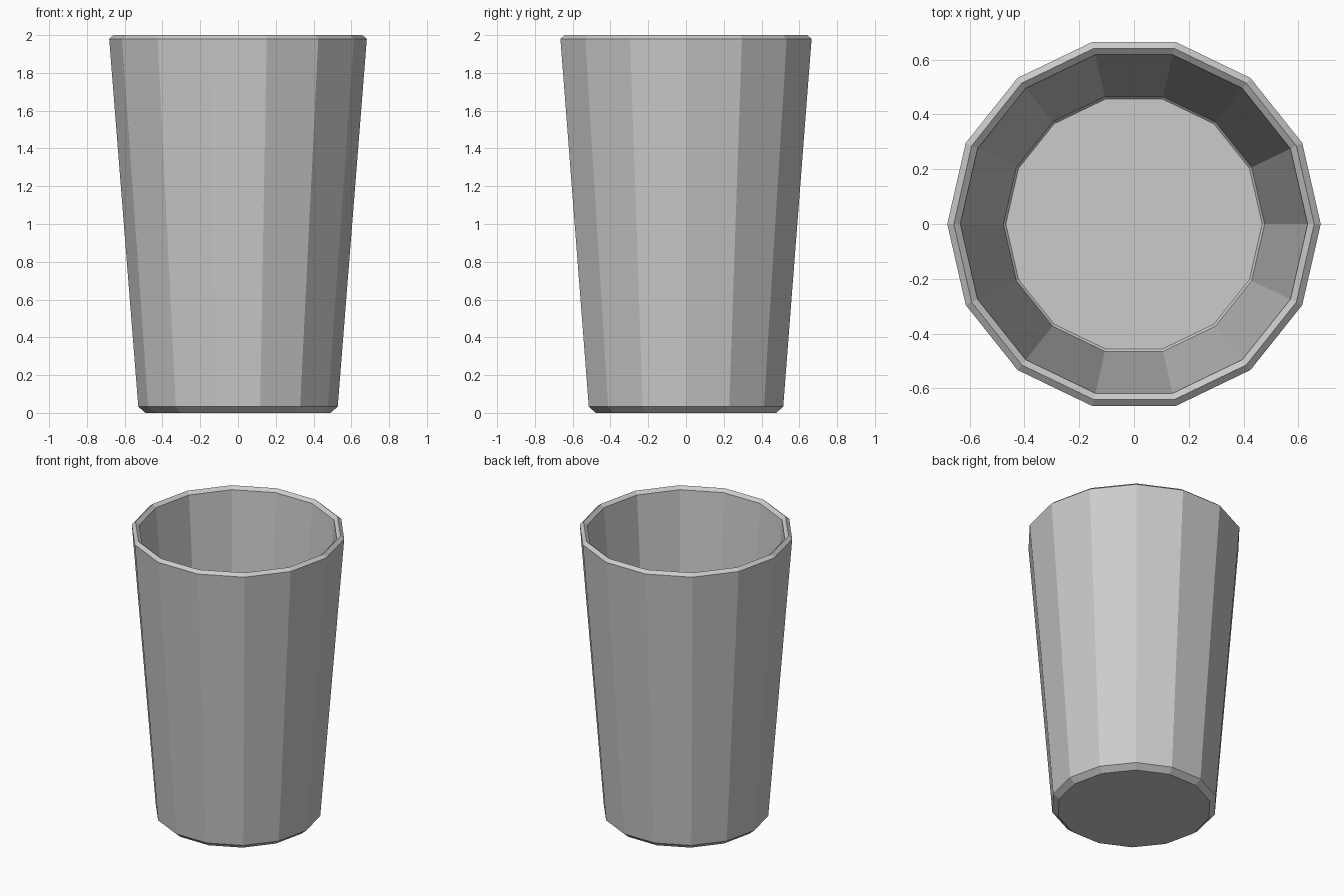
import bpy, bmesh
from math import cos, sin, tau

if "Cube" in bpy.data.objects:
    bpy.data.objects.remove(bpy.data.objects["Cube"])

SIDES = 14

# Wall profile (radius, height): underside, outer wall, rim ridge, inner wall, floor
PROFILE = [(0.49, 0.0), (0.528, 0.033), (0.682, 1.98), (0.658, 2.0),
           (0.634, 1.98), (0.477, 0.06), (0.468, 0.05)]

bm = bmesh.new()
rings = [[bm.verts.new((r * cos(tau * i / SIDES), r * sin(tau * i / SIDES), z))
          for i in range(SIDES)] for r, z in PROFILE]

# Walls between neighbouring rings
for low, high in zip(rings, rings[1:]):
    for i in range(SIDES):
        j = (i + 1) % SIDES
        bm.faces.new((low[i], low[j], high[j], high[i]))

# Underside and inner floor
bm.faces.new(rings[0][::-1])
bm.faces.new(rings[-1])
bmesh.ops.recalc_face_normals(bm, faces=bm.faces)

mesh = bpy.data.meshes.new("cup")
bm.to_mesh(mesh)
bm.free()
bpy.context.collection.objects.link(bpy.data.objects.new("cup", mesh))
